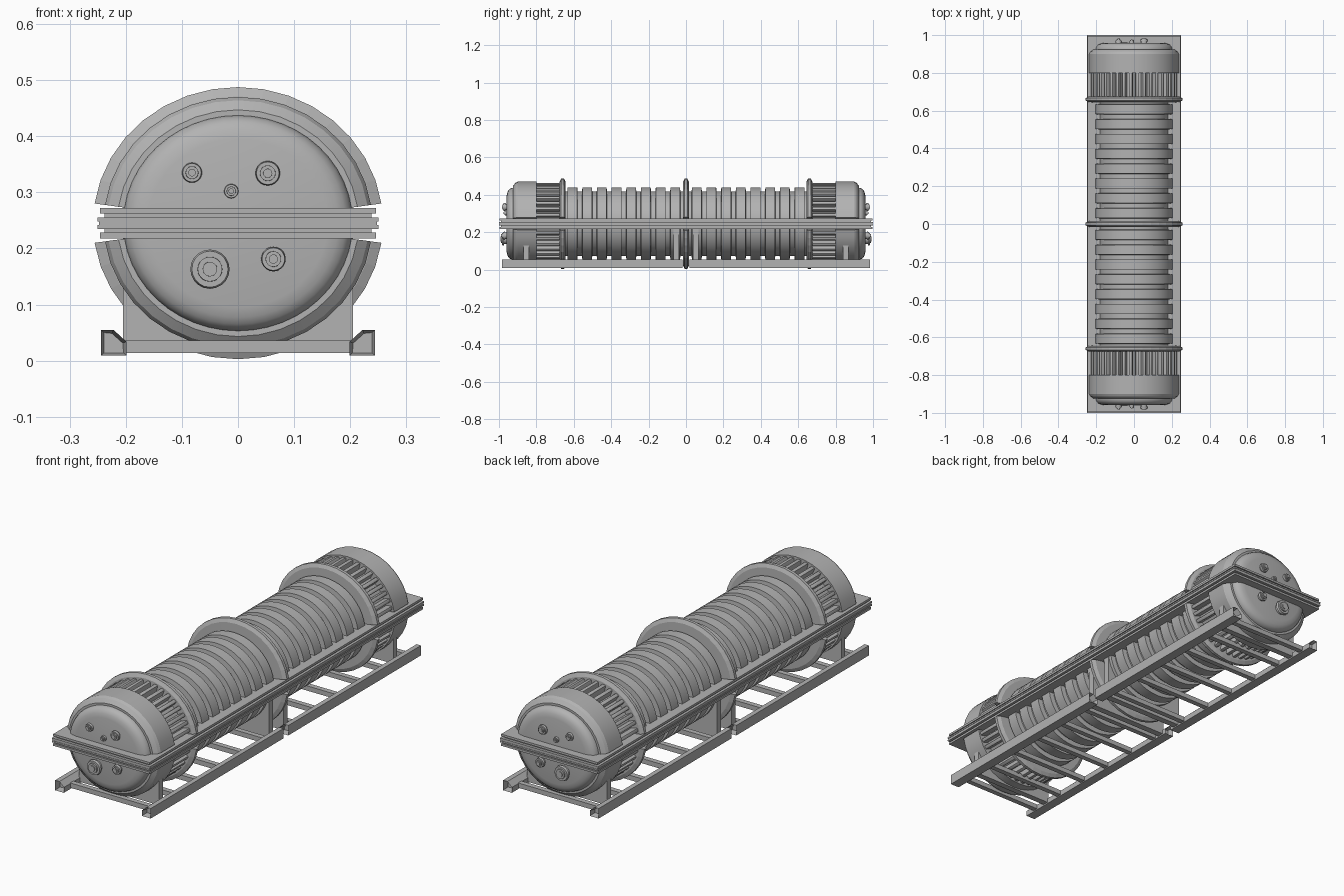
import bpy, bmesh, math
from mathutils import Matrix

if "Cube" in bpy.data.objects:
    bpy.data.objects.remove(bpy.data.objects["Cube"])

AXIS = 0.245      # height of the tank axis
WIDE = 1.065      # the tank is slightly wider than tall

grey = bpy.data.materials.new("plain_grey")
grey.use_nodes = True
colour = (0.45, 0.45, 0.45, 1)
grey.diffuse_color = colour
grey.node_tree.nodes["Principled BSDF"].inputs["Base Color"].default_value = colour


def finish(bm, name, z=0.0, mirror="", smooth=0):
    """Turn a bmesh into an object, mirrored over the given local axes."""
    bmesh.ops.recalc_face_normals(bm, faces=bm.faces)
    mesh = bpy.data.meshes.new(name)
    bm.to_mesh(mesh)
    bm.free()
    mesh.materials.append(grey)
    ob = bpy.data.objects.new(name, mesh)
    ob.location.z = z
    bpy.context.collection.objects.link(ob)
    if mirror:
        mod = ob.modifiers.new("Mirror", "MIRROR")
        mod.use_axis = [a in mirror for a in "xyz"]
        mod.use_mirror_merge = False
    if smooth:
        bpy.ops.object.select_all(action="DESELECT")
        ob.select_set(True)
        bpy.context.view_layer.objects.active = ob
        bpy.ops.object.shade_smooth_by_angle(angle=math.radians(smooth))
    return ob


def add_box(bm, x0, x1, y0, y1, z0, z1):
    size = Matrix.Diagonal((x1 - x0, y1 - y0, z1 - z0, 1))
    mid = Matrix.Translation(((x0 + x1) / 2, (y0 + y1) / 2, (z0 + z1) / 2))
    return bmesh.ops.create_cube(bm, size=1, matrix=mid @ size)["verts"]


def sweep(bm, profile, start=0.0, steps=32):
    """Sweep a closed (radius, y) profile round the axis; start > 0 leaves an upper arc."""
    full = start == 0
    span = 2 * math.pi if full else math.pi - 2 * start
    rows = []
    for i in range(steps if full else steps + 1):
        a = start + span * i / steps
        rows.append([bm.verts.new((WIDE * r * math.cos(a), y, r * math.sin(a)))
                     for r, y in profile])
    n = len(profile)
    for i in range(steps):
        a, b = rows[i], rows[(i + 1) % len(rows)]
        for j in range(n):
            k = (j + 1) % n
            bm.faces.new((a[j], a[k], b[k], b[j]))
    if not full:
        bm.faces.new(rows[0])
        bm.faces.new(rows[-1])


# Ribbed tank barrel
bm = bmesh.new()
PITCH, RIBS = 0.0785, 8
outline = [(0.172, 0.0)]
for i in range(RIBS):
    y = 0.03 + i * PITCH
    outline += [(0.172, y), (0.194, y + 0.002), (0.194, y + 0.053), (0.172, y + 0.055)]
outline += [(0.172, 0.66), (0.19, 0.66), (0.19, 0.81), (0.01, 0.81), (0.01, 0.0)]
sweep(bm, outline, steps=48)
finish(bm, "tank_barrel", AXIS, "y", 30)

# Rounded end domes
bm = bmesh.new()
sweep(bm, [(0.001, 0.80), (0.192, 0.80), (0.192, 0.928), (0.188, 0.94), (0.18, 0.949),
           (0.168, 0.955), (0.15, 0.959), (0.001, 0.96)], steps=48)
finish(bm, "end_domes", AXIS, "y", 40)

# Split collars round the domes
CUT = math.radians(8.3)
bm = bmesh.new()
sweep(bm, [(0.18, 0.80), (0.225, 0.80), (0.225, 0.90), (0.219, 0.912), (0.202, 0.925), (0.18, 0.925)],
      CUT, 16)
finish(bm, "end_collars", AXIS, "yz", 20)

# Split clamp rings
def ring_profile(y):
    half = [(0.17, 0.017), (0.226, 0.015), (0.2425, 0.007)]
    return [(r, y + w) for r, w in half] + [(r, y - w) for r, w in reversed(half)]

bm = bmesh.new()
sweep(bm, ring_profile(0.66), CUT, 16)
finish(bm, "outer_clamp_rings", AXIS, "yz")
bm = bmesh.new()
sweep(bm, ring_profile(0.0), CUT, 16)
finish(bm, "middle_clamp_ring", AXIS, "z")

# Lengthwise cooling fins with sloped ends
bm = bmesh.new()
FINS = 18
for i in range(FINS):
    a = math.radians(13 + 154 * i / (FINS - 1))
    verts = add_box(bm, -0.009, 0.009, 0.66, 0.802, 0.18, 0.219)
    edges = {e for v in verts for e in v.link_edges
             if all(w.co.z > 0.2 for w in e.verts)}
    new = bmesh.ops.bevel(bm, geom=list(edges), offset=0.006, segments=2,
                          affect="EDGES", profile=0.5)
    bm.verts.ensure_lookup_table()
    seen = {v for v in verts if v.is_valid} | set(new["verts"])
    bmesh.ops.rotate(bm, verts=list(seen), cent=(0, 0, 0),
                     matrix=Matrix.Rotation(math.pi / 2 - a, 3, "Y"))
    for v in seen:
        v.co.x *= WIDE
finish(bm, "cooling_fins", AXIS, "yz", 40)

# Stacked joint flange
bm = bmesh.new()
for half_x, z0, z1 in [(0.238, -0.02, 0.02), (0.246, 0.017, 0.027), (0.25, 0.003, 0.01),
                       (0.248, -0.003, 0.003), (0.25, -0.01, -0.003), (0.246, -0.027, -0.017)]:
    half_y = half_x + 0.75
    add_box(bm, -half_x, half_x, -half_y, half_y, z0, z1)
finish(bm, "joint_flange", AXIS)

# Saddle plates under the tank
bm = bmesh.new()
add_box(bm, -0.205, 0.205, 0.84, 0.868, 0.015, 0.14)
add_box(bm, -0.205, 0.205, 0.038, 0.068, 0.015, 0.225)
finish(bm, "saddle_plates", 0, "y")

# Base rails with hollow ends and one chamfered corner
bm = bmesh.new()
section = [(0.244, 0.009), (0.244, 0.055), (0.222, 0.055), (0.199, 0.034), (0.199, 0.009)]
near = [bm.verts.new((x, 0.018, z)) for x, z in section]
far = [bm.verts.new((x, 0.985, z)) for x, z in section]
ends = [bm.faces.new(near), bm.faces.new(far)]
for i in range(len(section)):
    j = (i + 1) % len(section)
    bm.faces.new((near[i], near[j], far[j], far[i]))
bmesh.ops.recalc_face_normals(bm, faces=bm.faces)
bmesh.ops.inset_individual(bm, faces=ends, thickness=0.007)
for face in ends:
    bmesh.ops.translate(bm, verts=face.verts, vec=-0.03 * face.normal)
finish(bm, "base_rails", 0, "xy")

# Cross bars between the rails
bm = bmesh.new()
for i in range(6):
    y = 0.1 + i * 0.165
    add_box(bm, -0.205, 0.205, y - 0.012, y + 0.012, 0.014, 0.036)
finish(bm, "cross_bars", 0, "y")

# Stepped nozzles on both ends: x, z, radius, tip
bm = bmesh.new()
for x, z, r, tip in [(-0.082, 0.335, 0.018, 0.978), (0.053, 0.334, 0.022, 0.982),
                     (-0.012, 0.302, 0.013, 0.974), (-0.05, 0.163, 0.035, 0.99),
                     (0.063, 0.181, 0.022, 0.985)]:
    for scale, y1 in [(0.8, tip - 0.012), (1.0, tip - 0.006), (0.68, tip), (0.4, tip + 0.003)]:
        y0 = 0.95 if scale < 1 else tip - 0.016
        place = Matrix.Translation((x, -(y0 + y1) / 2, z)) @ Matrix.Rotation(math.pi / 2, 4, "X")
        bmesh.ops.create_cone(bm, cap_ends=True, segments=20, radius1=r * scale,
                              radius2=r * scale * 0.92, depth=y1 - y0, matrix=place)
finish(bm, "end_nozzles", 0, "y", 30)
